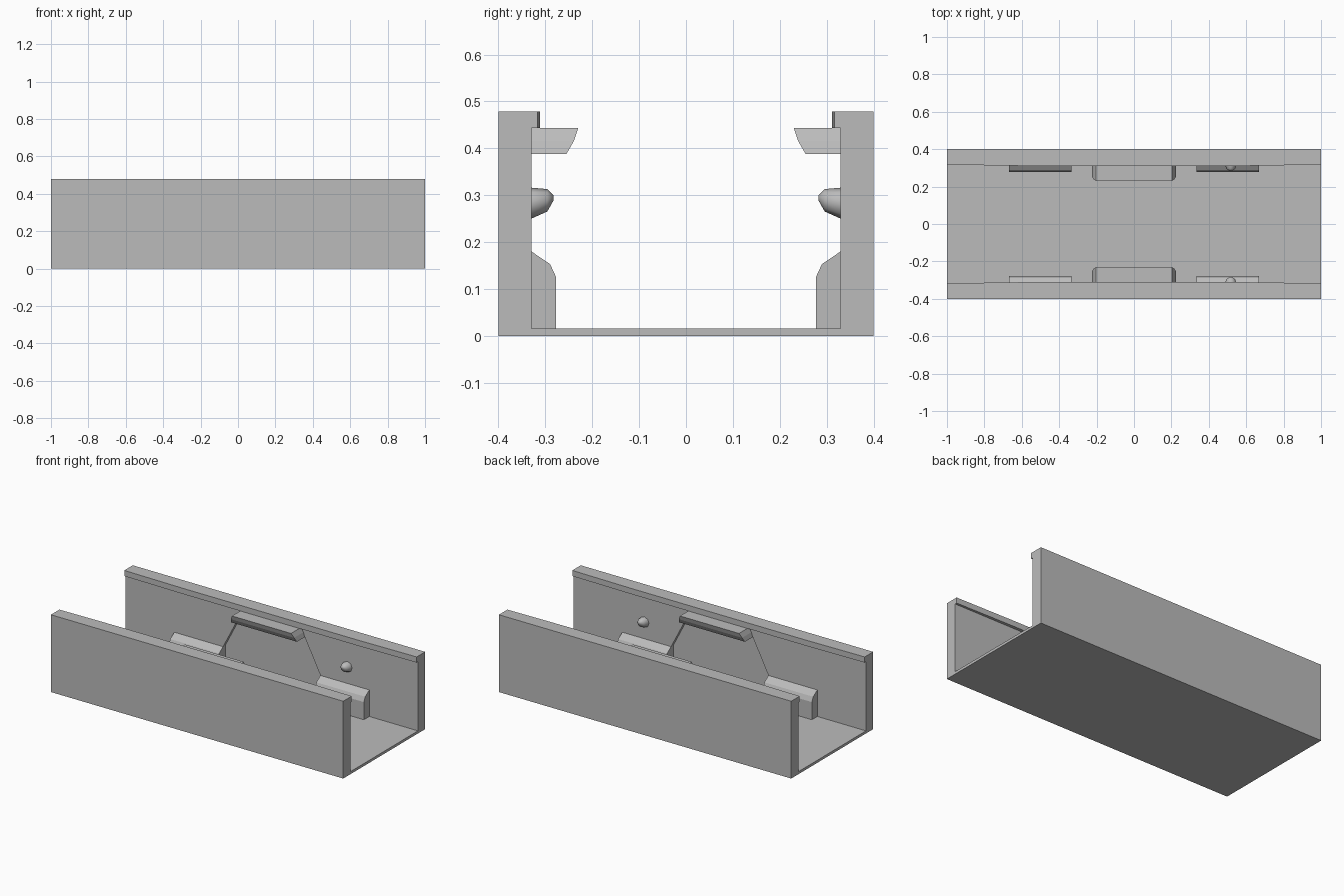
import bpy, bmesh, math

cube = bpy.data.objects.get("Cube")
if cube:
    bpy.data.objects.remove(cube, do_unlink=True)

grey = bpy.data.materials.new("plain grey")
grey.use_nodes = True
colour = (0.5, 0.5, 0.5, 1)
grey.diffuse_color = colour
grey.node_tree.nodes["Principled BSDF"].inputs["Base Color"].default_value = colour


def loft(name, rings):
    """Skin a list of equal-length point rings and cap both ends."""
    bm = bmesh.new()
    loops = [[bm.verts.new(p) for p in ring] for ring in rings]
    n = len(loops[0])
    for a, b in zip(loops, loops[1:]):
        for i in range(n):
            j = (i + 1) % n
            bm.faces.new((a[i], a[j], b[j], b[i]))
    bm.faces.new(loops[0])
    bm.faces.new(loops[-1])
    bmesh.ops.recalc_face_normals(bm, faces=bm.faces)
    mesh = bpy.data.meshes.new(name)
    bm.to_mesh(mesh)
    bm.free()
    mesh.materials.append(grey)
    ob = bpy.data.objects.new(name, mesh)
    bpy.context.collection.objects.link(ob)
    return ob


def along_x(name, profile, x0, x1):
    return loft(name, [[(x, y, z) for y, z in profile] for x in (x0, x1)])


OUT, INNER, TOP, FLOOR = 0.4, 0.33, 0.478, 0.016

# U-shaped channel
half = [(OUT, 0), (OUT, TOP), (INNER, TOP), (INNER, FLOOR)]
channel = along_x("channel", half + [(-y, z) for y, z in reversed(half)], -1, 1)

# Shallow trapezoid recesses cut into both inner walls
side = [(0.333, FLOOR), (0.333, 0.18), (0.225, 0.39)]
outline = side + [(-x, z) for x, z in reversed(side)]
cutter = loft("recess_cutter", [[(x, y, z) for x, z in outline] for y in (-0.352, 0.352)])
cutter.hide_render = True
mod = channel.modifiers.new("recess", "BOOLEAN")
mod.operation, mod.solver, mod.object = "DIFFERENCE", "EXACT", cutter
bpy.context.view_layer.objects.active = channel
bpy.ops.object.modifier_apply(modifier=mod.name)
bpy.data.objects.remove(cutter, do_unlink=True)

for s, where in ((-1, "front"), (1, "back")):
    # Slightly bowed lip along the top edge
    lip = [(-1, 0.34), (-1, 0.317), (-0.59, 0.311), (0.59, 0.311), (1, 0.317), (1, 0.34)]
    loft(where + "_lip", [[(x, s * y, z) for x, y in lip] for z in (0.443, TOP)])

    # Retaining clip, flaring outwards at its ends
    clip = [(0.225, 0.255, 0.388), (0.216, 0.239, 0.416), (0.202, 0.23, 0.443)]
    loft(where + "_clip", [[(-w, s * 0.335, z), (w, s * 0.335, z), (w, s * y, z), (-w, s * y, z)]
                           for w, y, z in clip])

    # Lower support pads with sloped tops
    pad = [(0.335, 0.01), (0.335, 0.18), (0.33, 0.18), (0.29, 0.153), (0.277, 0.125), (0.277, 0.01)]
    for x0, label in ((-0.667, "right"), (0.333, "left")):
        along_x(f"{where}_{label}_pad", [(s * y, z) for y, z in pad], x0, x0 + 0.334)

    # Small rounded locating knob
    rings = []
    for y, z, r in ((0.335, 0.283, 0.033), (0.33, 0.283, 0.033),
                    (0.296, 0.289, 0.024), (0.283, 0.294, 0.006)):
        angles = [math.tau * i / 8 for i in range(8)]
        rings.append([(0.517 + r * math.cos(a), s * y, z + r * math.sin(a)) for a in angles])
    knob = loft(where + "_knob", rings)
    for ob in bpy.context.selected_objects:
        ob.select_set(False)
    knob.select_set(True)
    bpy.context.view_layer.objects.active = knob
    bpy.ops.object.shade_smooth_by_angle(angle=math.radians(50))
